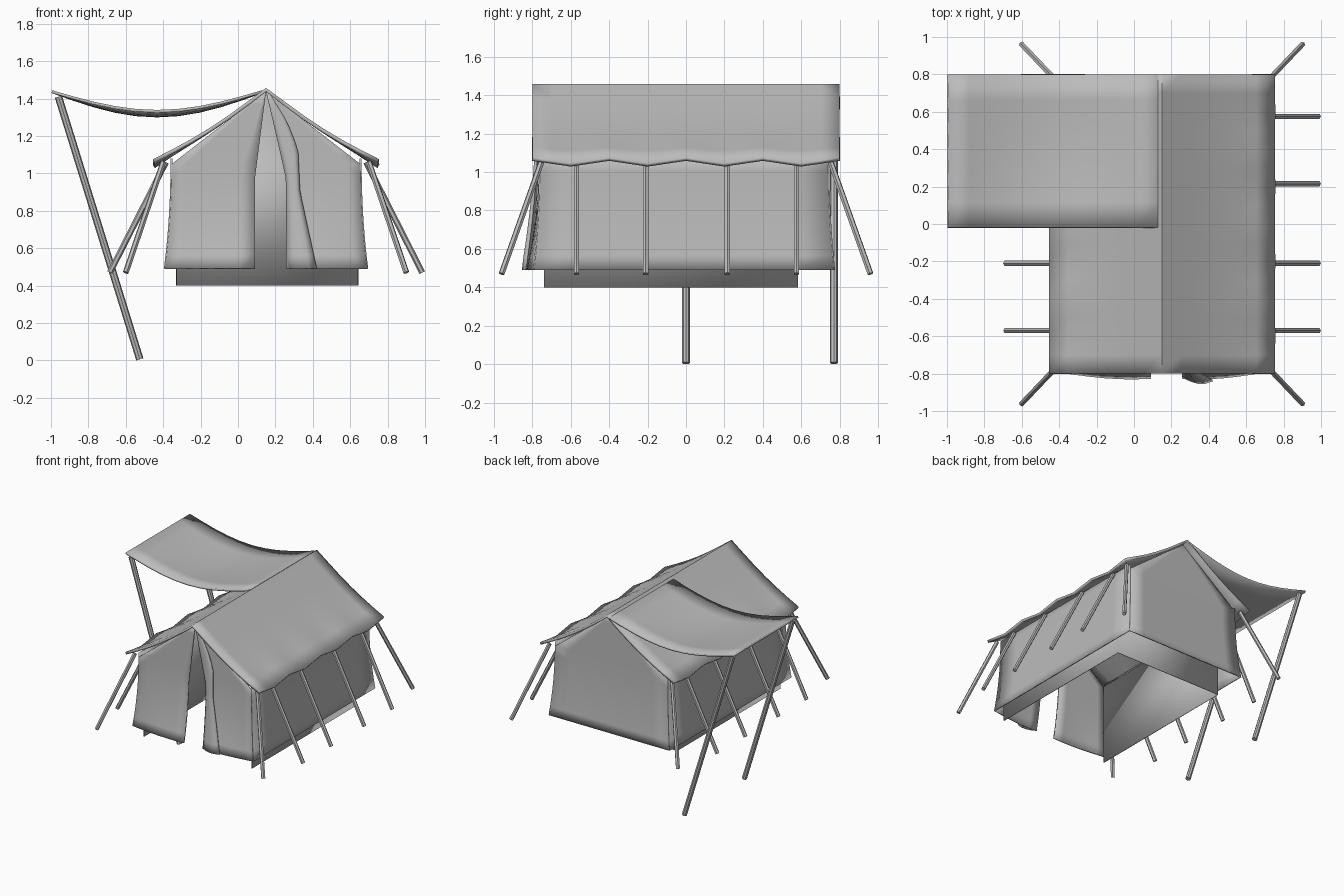
import bpy, bmesh, math
from mathutils import Vector

cube = bpy.data.objects.get("Cube")
if cube:
    bpy.data.objects.remove(cube, do_unlink=True)

canvas = bpy.data.materials.new("canvas_grey")
canvas.use_nodes = True
GREY = (0.5, 0.5, 0.5, 1)
canvas.diffuse_color = GREY
canvas.node_tree.nodes["Principled BSDF"].inputs["Base Color"].default_value = GREY

MID = 0.15      # ridge line position in x
HALF = 0.505    # half width between side walls
EAVE, RIDGE, HEM = 1.05, 1.44, 0.49
made = []


def finish(name, bm):
    bmesh.ops.recalc_face_normals(bm, faces=bm.faces)
    mesh = bpy.data.meshes.new(name)
    bm.to_mesh(mesh)
    bm.free()
    ob = bpy.data.objects.new(name, mesh)
    bpy.context.collection.objects.link(ob)
    mesh.materials.append(canvas)
    made.append(ob)
    return ob


def sheet(name, us, vs, place, thick=0.012):
    """Cloth sheet: a grid placed by a function, given thickness."""
    bm = bmesh.new()
    rows = [[bm.verts.new(place(u, v)) for u in us] for v in vs]
    for a, b in zip(rows, rows[1:]):
        for i in range(len(us) - 1):
            bm.faces.new((a[i], a[i + 1], b[i + 1], b[i]))
    ob = finish(name, bm)
    mod = ob.modifiers.new("thickness", "SOLIDIFY")
    mod.thickness = thick
    mod.offset = 0


def rod(name, start, end, radius, sides):
    start, end = Vector(start), Vector(end)
    axis = end - start
    bm = bmesh.new()
    bmesh.ops.create_cone(bm, cap_ends=True, segments=sides, radius1=radius,
                          radius2=radius, depth=axis.length)
    ob = finish(name, bm)
    ob.rotation_mode = "QUATERNION"
    ob.rotation_quaternion = axis.to_track_quat("Z", "Y")
    ob.location = (start + end) / 2


def steps(a, b, n):
    return [a + (b - a) * i / n for i in range(n + 1)]


def flare(z):
    """Outward kick of the hanging cloth, zero at the eave, one at the hem."""
    return max(0, (EAVE - z) / (EAVE - HEM)) ** 2


def half_width(z):
    if z > EAVE:
        return HALF * (RIDGE - z) / (RIDGE - EAVE)
    return HALF + 0.035 * flare(z)


def lerp_path(path, z):
    """Value at height z along a list of (height, value)."""
    for (z0, a), (z1, b) in zip(path, path[1:]):
        if z <= z1:
            return a + (b - a) * (z - z0) / (z1 - z0)
    return path[-1][1]


# Pitched roof sheet with sagging slopes and scalloped eaves
def roof_point(x, y):
    d = abs(x) / 0.6
    wave = abs((y / 0.4) % 1 - 0.5) * 2
    z = 1.447 - 0.38 * d - 0.025 * math.sin(math.pi * d) - 0.03 * (1 - wave) * d ** 4
    return (MID + x, y, z)


sheet("roof", steps(-0.6, 0.6, 12), steps(-0.8, 0.8, 16), roof_point, 0.02)

heights = steps(HEM, EAVE, 8) + steps(EAVE, 1.435, 6)[1:]
low = steps(HEM, EAVE + 0.03, 8)

# Side walls
for side, word in ((-1, "right"), (1, "left")):
    sheet(word + "_wall", steps(0, 1, 8), low,
          lambda t, z: (MID + side * half_width(min(z, EAVE)),
                        -0.76 - 0.03 * flare(z) + t * (1.5 + 0.06 * flare(z)), z))

# Back gable wall
sheet("back_wall", steps(-1, 1, 8), heights,
      lambda t, z: (MID + t * half_width(z), 0.74 + 0.03 * flare(z), z))

# Front panels, leaving a doorway that narrows to the ridge
for side, gap, word in ((-1, 0.06, "right"), (1, 0.11, "left")):
    def panel(t, z):
        inner = lerp_path([(HEM, gap), (0.97, gap), (RIDGE, 0)], z)
        out = half_width(z)
        x = out + (inner - out) * t
        return (MID + side * x, -0.76 - flare(z) * (0.03 + 0.035 * math.sin(t * 2)), z)
    sheet("front_panel_" + word, steps(0, 1, 6), heights, panel)


# Folded-back door flap
def flap(t, z):
    inner = lerp_path([(HEM, 0.11), (0.97, 0.11), (RIDGE, 0)], z)
    outer = lerp_path([(HEM, 0.27), (0.9, 0.18), (1.13, 0.17), (1.28, 0.11), (RIDGE, 0.01)], z)
    drop = min(1, (RIDGE - z) / 0.9)
    bulge = 0.025 + 0.035 * math.sin(math.pi * min(1, t * 0.8))
    return (MID + inner + (outer - inner) * t, -0.76 - drop * bulge - 0.03 * flare(z), z)


sheet("door_flap", steps(0, 1, 4), heights, flap)

# Inner lining: two sides and a back gable, open at the front and below
LINE_MID, LINE_HALF = 0.157, 0.485
for side, word in ((-1, "right"), (1, "left")):
    sheet("lining_" + word, (-0.74, 0.58), (0.4, EAVE),
          lambda y, z: (LINE_MID + side * LINE_HALF, y, z), 0.006)
sheet("lining_back", (-1, 1), (0.4, EAVE, 1.42),
      lambda t, z: (LINE_MID + t * min(LINE_HALF, half_width(z)), 0.58, z), 0.006)


# Sagging awning from the ridge out to the poles
def awning_point(t, s):
    x = -0.995 + 1.125 * t
    dip = math.sin(math.pi * t)
    z = 1.437 - 0.105 * dip - 0.025 * dip * (1 - s * s)
    return (x, 0.39 + 0.41 * s, z)


sheet("awning", steps(0, 1, 10), steps(-1, 1, 6), awning_point, 0.015)

# Awning poles
for y in (0, 0.77):
    rod("awning_pole", (-0.96, y, 1.41), (-0.525, y, 0.006), 0.02, 8)

# Guy ropes along the eaves and at the corners
for side in (-1, 1):
    for y in (-0.57, -0.21, 0.215, 0.575):
        rod("guy_rope", (MID + side * 0.535, y, 1.06), (MID + side * 0.835, y, 0.47), 0.016, 6)
    for end in (-1, 1):
        rod("corner_rope", (MID + side * 0.55, end * 0.75, 1.06),
            (MID + side * 0.75, end * 0.96, 0.47), 0.016, 6)

# Soft shading on cloth, keeping folds and rod edges crisp
bpy.ops.object.select_all(action="DESELECT")
for ob in made:
    ob.select_set(True)
bpy.context.view_layer.objects.active = made[0]
bpy.ops.object.shade_smooth_by_angle(angle=math.radians(35))
